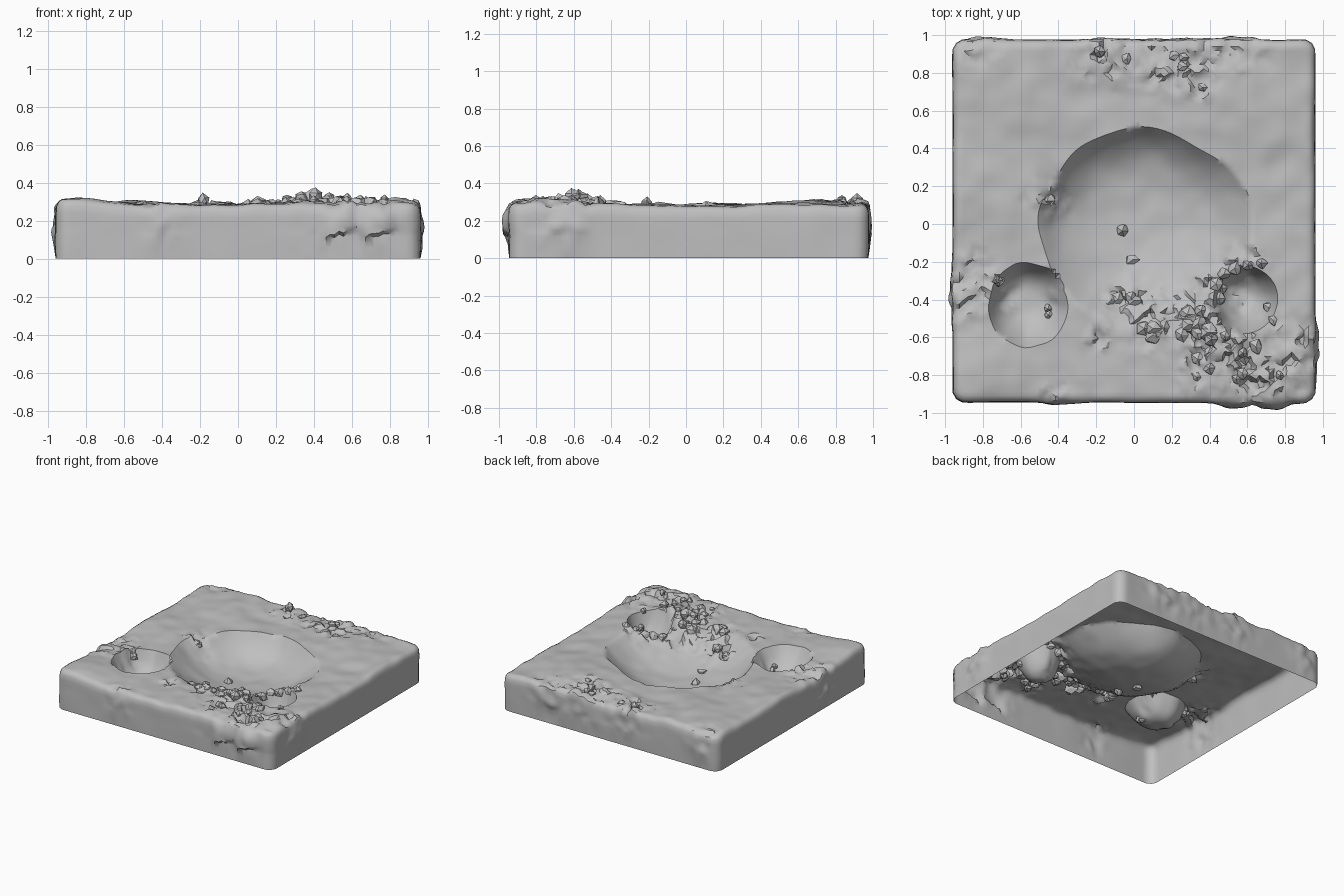
import bpy, bmesh, math, random
from mathutils import Vector, noise

random.seed(7)
if "Cube" in bpy.data.objects:
    bpy.data.objects.remove(bpy.data.objects["Cube"], do_unlink=True)

stone = bpy.data.materials.new("grey_stone")
stone.use_nodes = True
GREY = (0.52, 0.52, 0.52, 1)
stone.diffuse_color = GREY
stone.node_tree.nodes["Principled BSDF"].inputs["Base Color"].default_value = GREY

N, HALF, CORNER, CY = 80, 0.925, 0.03, 0.015
STEP = 2 * HALF / N

# craters: centre x, y, radius x, y, depth, steepness, flattening of the back right rim
CRATERS = [(0.06, -0.01, 0.56, 0.525, 0.20, 2.4, 0.07),
           (-0.56, -0.43, 0.21, 0.225, 0.17, 2.4, 0),
           (0.59, -0.40, 0.17, 0.18, 0.23, 2.4, 0)]
# broken ground: x, y, radius, strength
ROUGH = [(0.45, -0.72, 0.17, 1.0), (0.15, -0.50, 0.14, 1.0), (0.40, -0.42, 0.13, 1.0),
         (0.58, -0.22, 0.10, 0.8), (0.72, -0.85, 0.16, 0.8), (-0.06, -0.41, 0.11, 0.9),
         (0.74, -0.48, 0.07, 0.6), (0.22, 0.87, 0.14, 0.9), (-0.15, 0.91, 0.14, 0.7),
         (0.55, 0.96, 0.13, 0.8), (-0.84, -0.24, 0.10, 0.4), (-0.72, -0.36, 0.09, 0.7),
         (-0.46, 0.13, 0.09, 0.8), (0.95, -0.66, 0.13, 0.8), (-0.95, -0.38, 0.13, 0.8),
         (-0.80, 0.97, 0.10, 0.7), (-0.20, -0.61, 0.05, 0.9), (-0.40, -0.95, 0.10, 0.6),
         (0.36, 0.72, 0.06, 0.7), (-0.43, -0.44, 0.06, 0.6)]
# low swells: x, y, radius, height
SWELLS = [(-0.84, -0.80, 0.20, 0.04), (0.40, -0.58, 0.22, 0.025), (0.82, -0.80, 0.20, 0.02),
          (0.50, 0.78, 0.28, 0.03), (0.66, -0.12, 0.10, 0.014), (-0.62, 0.72, 0.25, 0.016),
          (0.20, -0.53, 0.10, 0.015)]


def blobs(table, x, y):
    return sum(s * math.exp(-((x - a) ** 2 + (y - b) ** 2) / (r * r)) for a, b, r, s in table)


def roughness(x, y):
    return min(1, blobs(ROUGH, x, y))


def crater_t(c, x, y):
    """Distance from the crater centre, 1 on its uneven rim."""
    dx, dy = (x - c[0]) / c[2], (y - c[1]) / c[3]
    ang = math.atan2(dy, dx)
    wave = 0.045 * noise.noise(Vector((math.cos(ang) * 2, math.sin(ang) * 2, c[0] * 9)))
    wave -= c[6] * math.exp(-((ang - 0.95) / 0.4) ** 2)
    return math.hypot(dx, dy) / (1 + wave)


def chunks(x, y):
    """Random step height for each block of broken stone."""
    u, v = x * 0.8 + y * 0.6, y * 0.8 - x * 0.6
    return noise.cell(Vector((u * 19, v * 19 + 40, 0.5)))


def surface(x, y):
    r = roughness(x, y)
    z = 0.283 + blobs(SWELLS, x, y) + 0.016 * noise.noise(Vector((x * 3, y * 3, 1)))
    z += 0.010 * noise.noise(Vector((x * 8, y * 8, 4)))
    for c in CRATERS:
        t = crater_t(c, x, y)
        if t < 1:
            dx, dy = (x - c[0]) / c[2], (y - c[1]) / c[3]
            # the back left wall is steeper and the floor dips towards it
            steep = c[5] + 1.5 * max(0, dy - 0.6 * dx)
            bowl = c[4] * (1 + 0.15 * dy) * (1 - t ** steep)
            z = min(z, max(0.03, 0.288 - bowl + 0.006 * noise.noise(Vector((x * 9, y * 9, 2)))))
    return z + r * (0.035 * chunks(x, y) + 0.02 * noise.noise(Vector((x * 17, y * 17, 9))))


def rounded(x, y):
    """Round the corners of the square; also give the outward direction."""
    k = HALF - CORNER
    q = Vector((max(-k, min(k, x)), max(-k, min(k, y))))
    d = Vector((x, y)) - q
    if d.length > 1e-6:
        return q + d.normalized() * max(abs(d.x), abs(d.y)), d.normalized()
    return q, Vector((0, 0))


def settle(p):
    """Pull points near a rim onto it; shake the others on broken ground."""
    for c in CRATERS:
        t = crater_t(c, p.x, p.y)
        if abs(t - 1) * c[2] < STEP * 0.5:
            return Vector((c[0] + (p.x - c[0]) / t, c[1] + (p.y - c[1]) / t))
    r = roughness(p.x, p.y) * STEP * 0.35
    return p + Vector((random.uniform(-r, r), random.uniform(-r, r)))


# top sheet with craters
verts, faces, outward = [], [], []
for j in range(N + 1):
    for i in range(N + 1):
        p, n = rounded(-HALF + i * STEP, -HALF + j * STEP)
        p.y += CY
        if 0 < i < N and 0 < j < N:
            p = settle(p)
        verts.append(Vector((p.x, p.y, surface(p.x, p.y))))
        outward.append(n)
W = N + 1
for j in range(N):
    for i in range(N):
        a = j * W + i
        faces.append((a, a + 1, a + W + 1, a + W))

# rounded shoulder and walls, open underneath
loop = ([i for i in range(N)] + [j * W + N for j in range(N)]
        + [N * W + i for i in range(N, 0, -1)] + [j * W for j in range(N, 0, -1)])
m = len(loop)
prev = loop
for off, frac in [(0.020, 0.965), (0.032, 0.89), (0.035, 0.77), (0.035, 0.66), (0.035, 0.57),
                  (0.035, 0.51), (0.035, 0.45), (0.035, 0.39), (0.035, 0.2), (0.035, 0)]:
    ring = []
    for b in loop:
        v, n = verts[b], outward[b]
        z = v.z * frac
        x, y = v.x + n.x * off, v.y + n.y * off
        push = 0.005 * noise.noise(Vector((x * 5, y * 5, z * 5)))
        push += roughness(x, y) * (0.012 + 0.03 * noise.noise(Vector((x * 13, y * 13, z * 13))))
        # two slanting chipped ledges on the front wall, near the right-hand corner
        if y < -0.9 and 0.42 < x < 0.84:
            s = (x - 0.42) / 0.21 % 1
            if z > 0.10 + 0.055 * s:
                push += 0.03 * math.sin(s * math.pi) * min(1, (1 - frac) * 4)
        push *= min(1, frac / 0.4)
        ring.append(len(verts))
        verts.append(Vector((x + n.x * push, y + n.y * push, z)))
    faces += [(prev[k], ring[k], ring[(k + 1) % m], prev[(k + 1) % m]) for k in range(m)]
    prev = ring

mesh = bpy.data.meshes.new("cratered_slab")
mesh.from_pydata(verts, [], faces)
slab = bpy.data.objects.new("cratered_slab", mesh)
bpy.context.collection.objects.link(slab)
mesh.materials.append(stone)
bm = bmesh.new()
bm.from_mesh(mesh)
bmesh.ops.triangulate(bm, faces=bm.faces[:])
bm.to_mesh(mesh)
bm.free()
bpy.context.view_layer.objects.active = slab
slab.select_set(True)
bpy.ops.object.shade_smooth_by_angle(angle=math.radians(40))


# loose angular rocks, half sunk in the ground
def scatter(name, places):
    bm = bmesh.new()
    for x0, y0, sx, sy, count, size in places:
        for _ in range(count):
            x, y = x0 + random.uniform(-sx, sx), y0 + random.uniform(-sy, sy)
            s = size * random.uniform(0.8, 1.2)
            at = Vector((x, y, surface(x, y) - s * 0.15))
            for v in bmesh.ops.create_icosphere(bm, subdivisions=1, radius=s)["verts"]:
                v.co = v.co * random.uniform(0.7, 1.25) + at
    me = bpy.data.meshes.new(name)
    bm.to_mesh(me)
    bm.free()
    me.materials.append(stone)
    bpy.context.collection.objects.link(bpy.data.objects.new(name, me))


scatter("front_rubble", [(0.17, -0.53, 0.13, 0.06, 8, 0.042), (0.36, -0.50, 0.05, 0.10, 6, 0.042),
                         (0.38, -0.72, 0.06, 0.13, 6, 0.036), (0.58, -0.66, 0.11, 0.07, 4, 0.034),
                         (0.65, -0.84, 0.14, 0.05, 3, 0.03), (-0.05, -0.42, 0.07, 0.05, 4, 0.036)])
scatter("small_crater_rubble", [(0.45, -0.34, 0.03, 0.08, 4, 0.036), (0.60, -0.22, 0.08, 0.02, 3, 0.032),
                                (0.73, -0.47, 0.02, 0.06, 2, 0.03), (-0.72, -0.38, 0.02, 0.09, 3, 0.028),
                                (-0.43, -0.45, 0.03, 0.04, 2, 0.032)])
scatter("back_rubble", [(0.24, 0.87, 0.10, 0.04, 3, 0.03), (-0.12, 0.9, 0.12, 0.04, 3, 0.03),
                        (0.35, 0.72, 0.02, 0.01, 1, 0.032)])
scatter("bowl_stones", [(-0.06, -0.04, 0.01, 0.01, 1, 0.045), (0.0, -0.19, 0.01, 0.01, 1, 0.04),
                        (-0.46, 0.09, 0.02, 0.07, 2, 0.03)])
